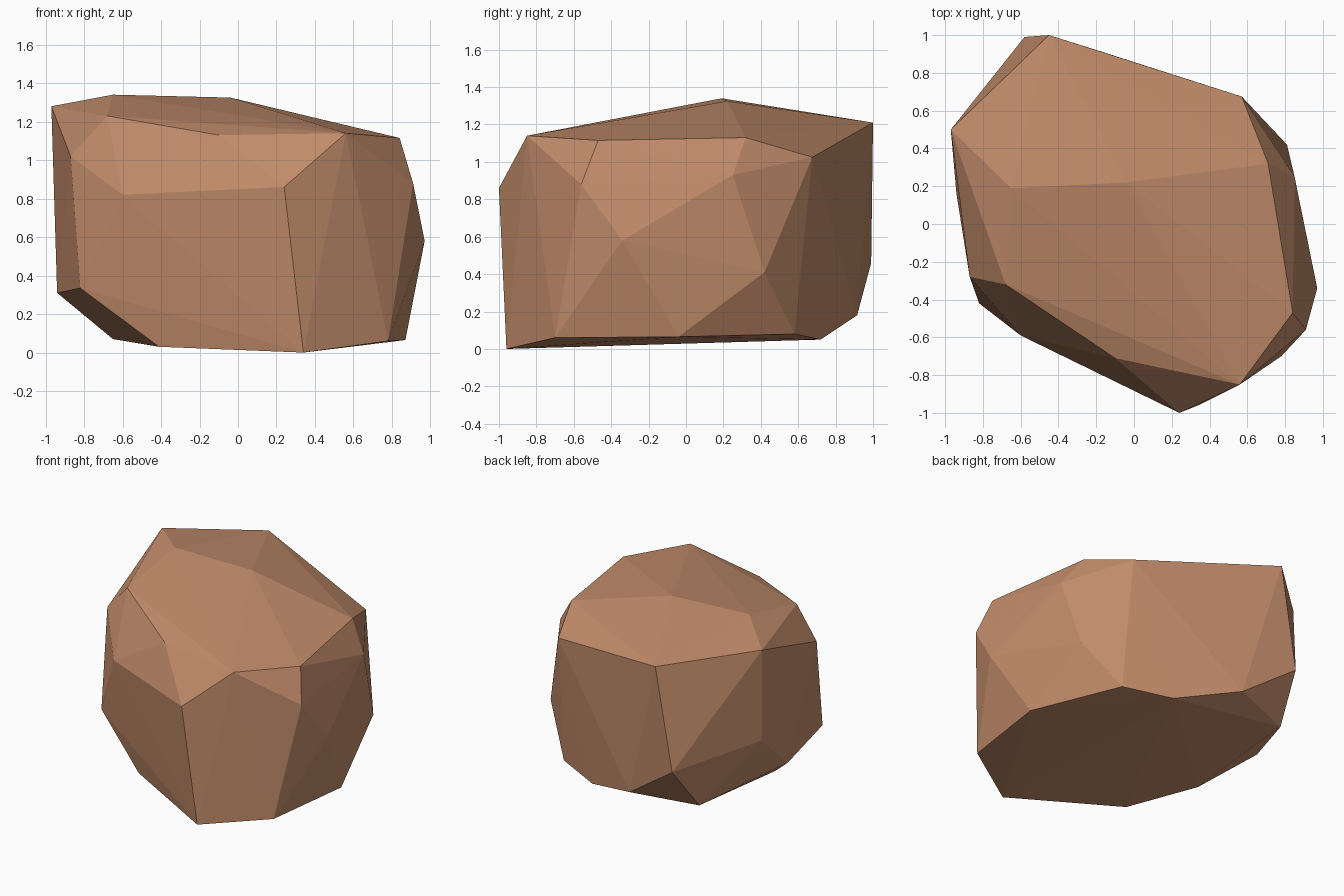
import bpy, bmesh

if "Cube" in bpy.data.objects:
    bpy.data.objects.remove(bpy.data.objects["Cube"])

# Corner points of the faceted boulder, grouped by ring
CROWN = [(-.65, .19, 1.34), (-.04, .22, 1.325), (-.97, .50, 1.28), (-.68, -.32, 1.23),
         (-.45, 1.0, 1.21), (.71, .32, 1.13), (.84, -.47, 1.115), (.56, -.85, 1.14),
         (-.10, -.71, 1.13), (.57, .675, 1.025)]
SIDES = [(-.87, -.28, 1.02), (.85, .25, .93), (.91, -.56, .88), (.24, -1.0, .86),
         (-.60, -.59, .82), (.97, -.34, .58), (-.94, .46, .59), (-.58, .99, .46),
         (.81, .42, .41), (-.82, -.42, .335), (-.94, .16, .31)]
BASE = [(-.18, .915, .18), (-.64, .76, .146), (.59, .58, .08), (-.65, -.11, .07),
        (.87, -.04, .065), (.78, -.70, .06), (.26, .72, .05), (-.41, -.57, .03),
        (.34, -.96, 0)]

# Wrap the points in a convex skin
bm = bmesh.new()
for p in CROWN + SIDES + BASE:
    bm.verts.new(p)
hull = bmesh.ops.convex_hull(bm, input=bm.verts[:])
loose = {g for g in hull["geom_interior"] + hull["geom_unused"]
         if isinstance(g, bmesh.types.BMVert)}
bmesh.ops.delete(bm, geom=list(loose), context='VERTS')
bmesh.ops.recalc_face_normals(bm, faces=bm.faces[:])

mesh = bpy.data.meshes.new("boulder")
bm.to_mesh(mesh)
bm.free()

# Single warm brown stone colour, flat faces
stone = bpy.data.materials.new("brown stone")
stone.diffuse_color = (.54, .263, .146, 1)
stone.use_nodes = True
stone.node_tree.nodes["Principled BSDF"].inputs["Base Color"].default_value = stone.diffuse_color
mesh.materials.append(stone)
boulder = bpy.data.objects.new("boulder", mesh)
bpy.context.collection.objects.link(boulder)
